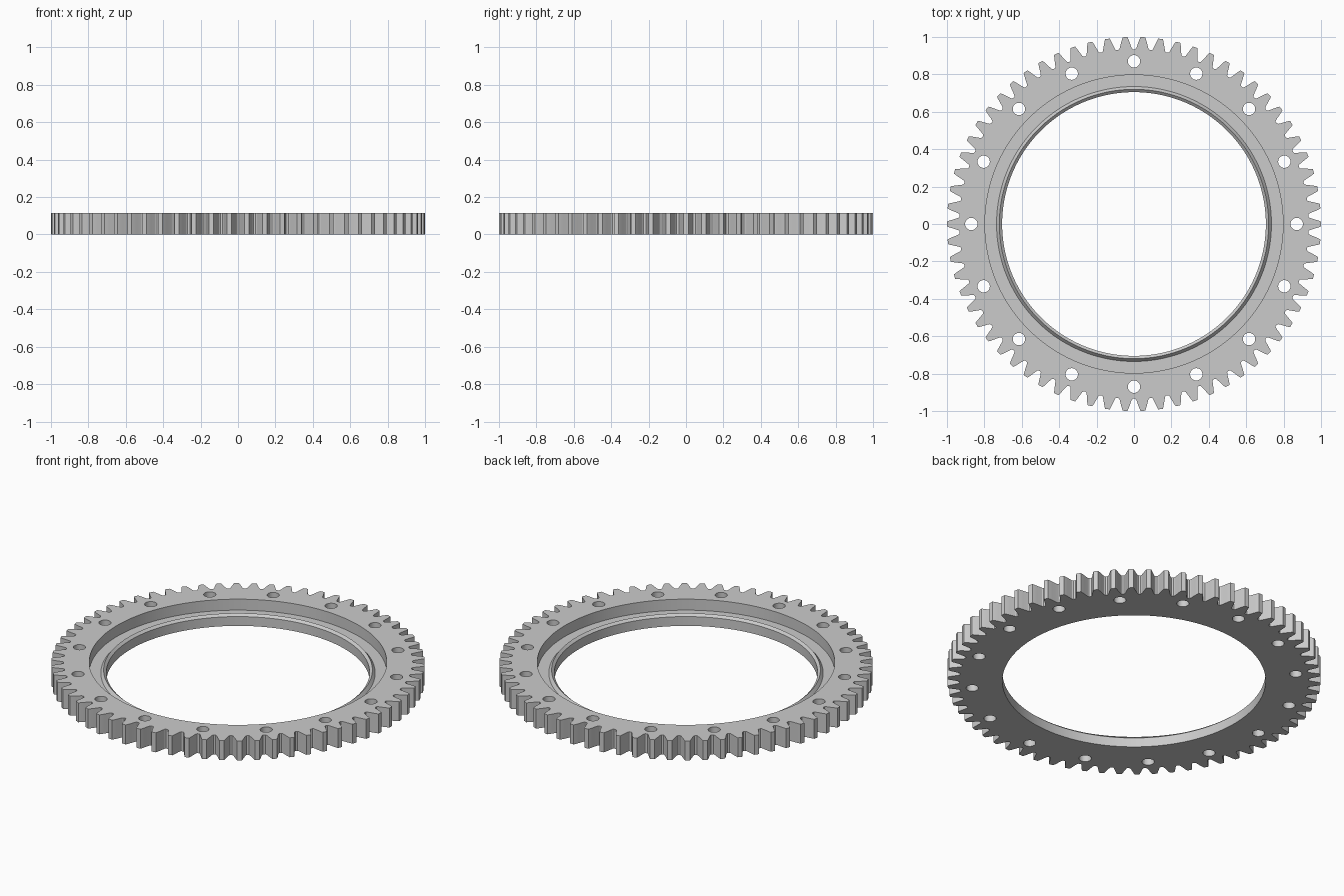
import bpy, bmesh, math

if "Cube" in bpy.data.objects:
    bpy.data.objects.remove(bpy.data.objects["Cube"])

TEETH, HEIGHT = 66, 0.115
PITCH = 2 * math.pi / TEETH


def make_object(name, bm):
    bmesh.ops.recalc_face_normals(bm, faces=bm.faces)
    mesh = bpy.data.meshes.new(name)
    bm.to_mesh(mesh)
    bm.free()
    obj = bpy.data.objects.new(name, mesh)
    bpy.context.collection.objects.link(obj)
    return obj


def prism(bm, points, z0, z1):
    face = bm.faces.new([bm.verts.new((x, y, z0)) for x, y in points])
    top = bmesh.ops.extrude_face_region(bm, geom=[face])
    verts = [g for g in top["geom"] if isinstance(g, bmesh.types.BMVert)]
    bmesh.ops.translate(bm, verts=verts, vec=(0, 0, z1 - z0))


# Toothed blank: half a tooth as (radius, half width), mirrored and repeated
half = [(0.934, 0.0385), (0.939, 0.0335), (0.953, 0.0285),
        (0.971, 0.0230), (0.988, 0.0175), (1.0, 0.0125)]
tooth = [(r, -w / r) for r, w in half] + [(r, w / r) for r, w in reversed(half)]
outline = []
for i in range(TEETH):
    for r, a in tooth:
        a += i * PITCH                      # a tooth on +x, a gap on +y
        outline.append((r * math.cos(a), r * math.sin(a)))
bm = bmesh.new()
prism(bm, outline, 0, HEIGHT)
gear = make_object("ring_gear", bm)

# Cutter for the bore, the raised lip and the stepped recess (radius, z)
profile = [(0.705, -0.1), (0.705, 0.055), (0.720, 0.068),
           (0.735, 0.05), (0.797, 0.05), (0.797, 0.2)]
SEG = 160
bm = bmesh.new()
rings = [[bm.verts.new((r * math.cos(2 * math.pi * i / SEG),
                        r * math.sin(2 * math.pi * i / SEG), z))
          for i in range(SEG)] for r, z in profile]
for a, b in zip(rings, rings[1:]):
    for i in range(SEG):
        j = (i + 1) % SEG
        bm.faces.new((a[i], a[j], b[j], b[i]))
bm.faces.new(rings[0])
bm.faces.new(rings[-1])
bore = make_object("bore_cutter", bm)

# Cutter for the sixteen bolt holes
bm = bmesh.new()
for k in range(16):
    a = k * math.pi / 8
    cx, cy = 0.87 * math.cos(a), 0.87 * math.sin(a)
    prism(bm, [(cx + 0.033 * math.cos(t * math.pi / 16),
                cy + 0.033 * math.sin(t * math.pi / 16)) for t in range(32)], -0.1, 0.2)
holes = make_object("bolt_hole_cutter", bm)

# Cut the blank
bpy.context.view_layer.objects.active = gear
gear.select_set(True)
for cutter in (bore, holes):
    cutter.hide_render = True
    mod = gear.modifiers.new("cut", 'BOOLEAN')
    mod.operation, mod.solver, mod.object = 'DIFFERENCE', 'EXACT', cutter
    bpy.ops.object.modifier_apply(modifier=mod.name)
for cutter in (bore, holes):
    bpy.data.objects.remove(cutter)

# Single steel grey, smooth round walls
mat = bpy.data.materials.new("steel_grey")
mat.diffuse_color = (0.6, 0.6, 0.6, 1)
mat.use_nodes = True
mat.node_tree.nodes["Principled BSDF"].inputs["Base Color"].default_value = mat.diffuse_color
gear.data.materials.clear()
gear.data.materials.append(mat)
bpy.ops.object.select_all(action='DESELECT')
gear.select_set(True)
bpy.ops.object.shade_smooth_by_angle(angle=math.radians(20))
